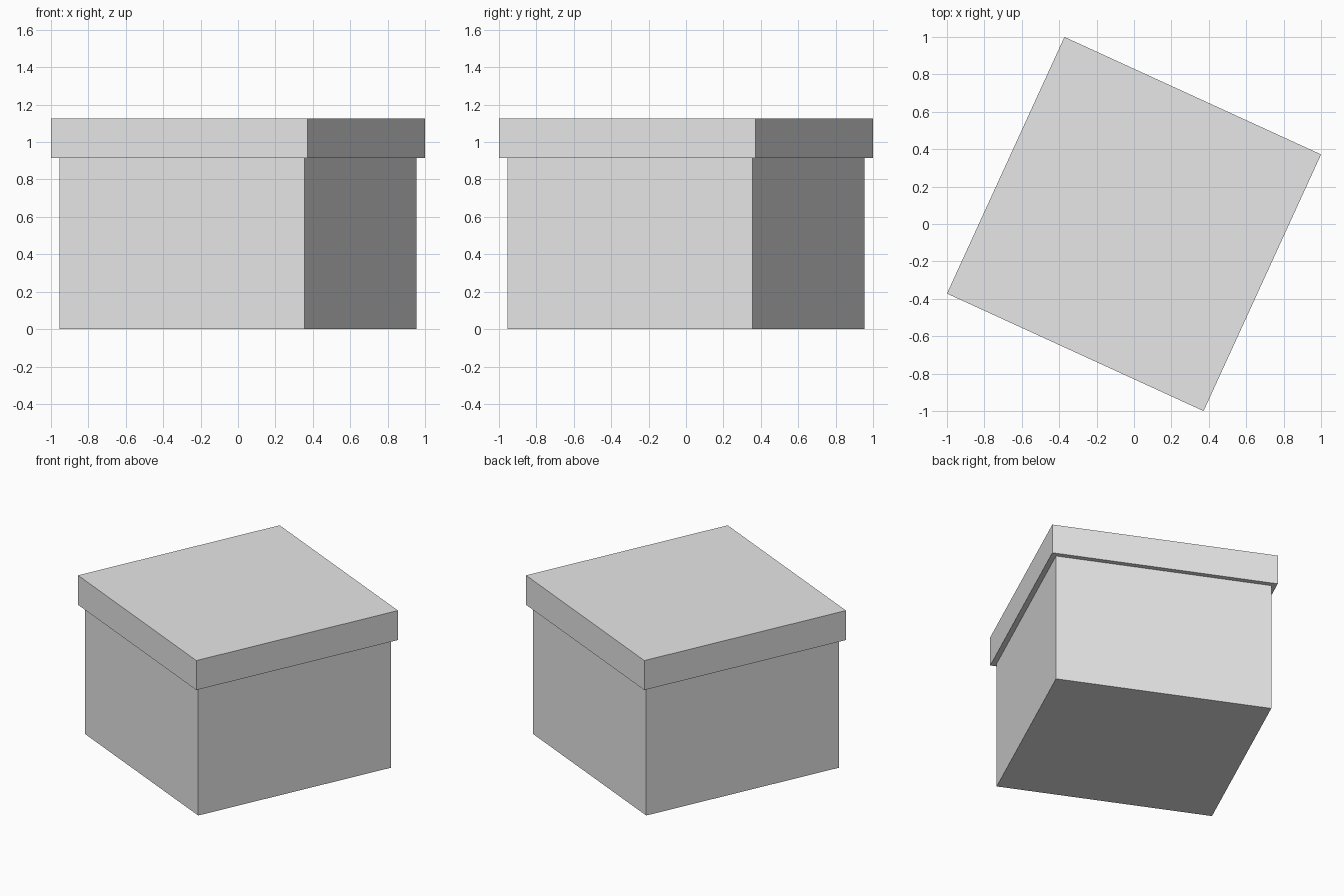
import bpy
import math

cube = bpy.data.objects.get("Cube")
if cube:
    bpy.data.objects.remove(cube, do_unlink=True)

TURN = math.radians(-24.6)

# One plain grey for the whole box
grey = bpy.data.materials.new("light_grey")
grey.use_nodes = True
colour = (0.8, 0.8, 0.8, 1.0)
grey.diffuse_color = colour
grey.node_tree.nodes["Principled BSDF"].inputs["Base Color"].default_value = colour


def block(name, side, bottom, top):
    """Square block between two heights, turned about the vertical axis."""
    bpy.ops.mesh.primitive_cube_add(
        size=1, location=(0, 0, (bottom + top) / 2), rotation=(0, 0, TURN))
    obj = bpy.context.object
    obj.name = name
    obj.scale = (side, side, top - bottom)
    bpy.ops.object.transform_apply(location=False, rotation=False, scale=True)
    obj.data.materials.append(grey)
    return obj


# Box body and overhanging lid
block("box_body", 1.441, 0.0, 0.915)
block("box_lid", 1.509, 0.915, 1.125)
